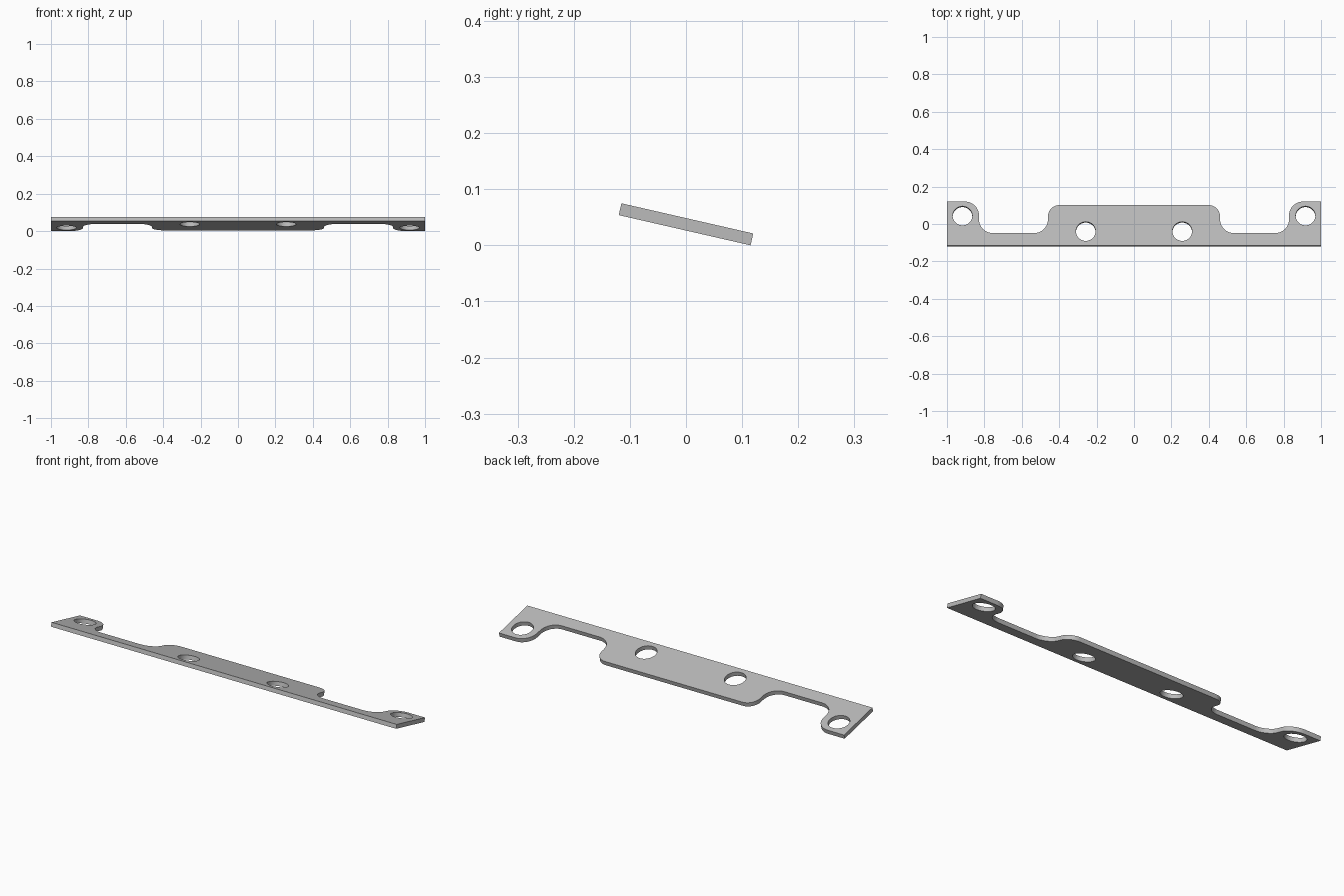
import bpy
import math
from mathutils import Vector

cube = bpy.data.objects.get("Cube")
if cube:
    bpy.data.objects.remove(cube, do_unlink=True)

THICKNESS = 0.0216
DEPTH = 0.241
TILT = math.radians(-12.9)


def rounded(corners, steps=10):
    """Replace each (x, y, radius) right-angle corner with an arc."""
    points = []
    for i, (x, y, r) in enumerate(corners):
        p = Vector((x, y))
        if r == 0:
            points.append(p)
            continue
        before = (Vector(corners[i - 1][:2]) - p).normalized() * r
        after = (Vector(corners[(i + 1) % len(corners)][:2]) - p).normalized() * r
        for k in range(steps + 1):
            a = math.pi / 2 * k / steps
            points.append(p + before * (1 - math.sin(a)) + after * (1 - math.cos(a)))
    return points


def circle(x, y, r, sides=40):
    return [Vector((x + r * math.cos(math.tau * k / sides),
                    y + r * math.sin(math.tau * k / sides))) for k in range(sides)]


def add_loop(curve, points):
    spline = curve.splines.new('POLY')
    spline.points.add(len(points) - 1)
    for target, p in zip(spline.points, points):
        target.co = (p.x, p.y - DEPTH / 2, 0, 1)
    spline.use_cyclic_u = True


# Right half of the outline from the front edge to the middle tab, then mirrored
half = [(1, 0, 0), (1, DEPTH, 0), (0.829, DEPTH, 0.075), (0.829, 0.068, 0.075),
        (0.46, 0.068, 0.075), (0.46, 0.222, 0.062)]
outline = half + [(-x, y, r) for x, y, r in reversed(half)]

# Flat profile with bolt holes, extruded to a plate
curve = bpy.data.curves.new("bracket_plate", 'CURVE')
curve.dimensions = '2D'
curve.fill_mode = 'BOTH'
curve.extrude = THICKNESS / 2
add_loop(curve, rounded(outline))
for side in (-1, 1):
    add_loop(curve, circle(side * 0.917, 0.163, 0.0525))
    add_loop(curve, circle(side * 0.258, 0.078, 0.0525))

plate = bpy.data.objects.new("bracket_plate", curve)
bpy.context.collection.objects.link(plate)
bpy.ops.object.select_all(action='DESELECT')
plate.select_set(True)
bpy.context.view_layer.objects.active = plate
bpy.ops.object.convert(target='MESH')
plate = bpy.context.view_layer.objects.active

# Weld the caps to the walls and smooth the arcs
bpy.ops.object.mode_set(mode='EDIT')
bpy.ops.mesh.select_all(action='SELECT')
bpy.ops.mesh.remove_doubles(threshold=0.0001)
bpy.ops.mesh.normals_make_consistent(inside=False)
bpy.ops.object.mode_set(mode='OBJECT')
bpy.ops.object.shade_smooth_by_angle(angle=math.radians(30))

# Lean the plate back and rest its rear edge on the ground
plate.rotation_euler.x = TILT
plate.location.z = (DEPTH * math.sin(-TILT) + THICKNESS * math.cos(TILT)) / 2

# Plain grey metal
grey = bpy.data.materials.new("light_grey")
grey.use_nodes = True
colour = (0.5, 0.5, 0.5, 1)
grey.diffuse_color = colour
grey.node_tree.nodes["Principled BSDF"].inputs["Base Color"].default_value = colour
plate.data.materials.clear()
plate.data.materials.append(grey)
